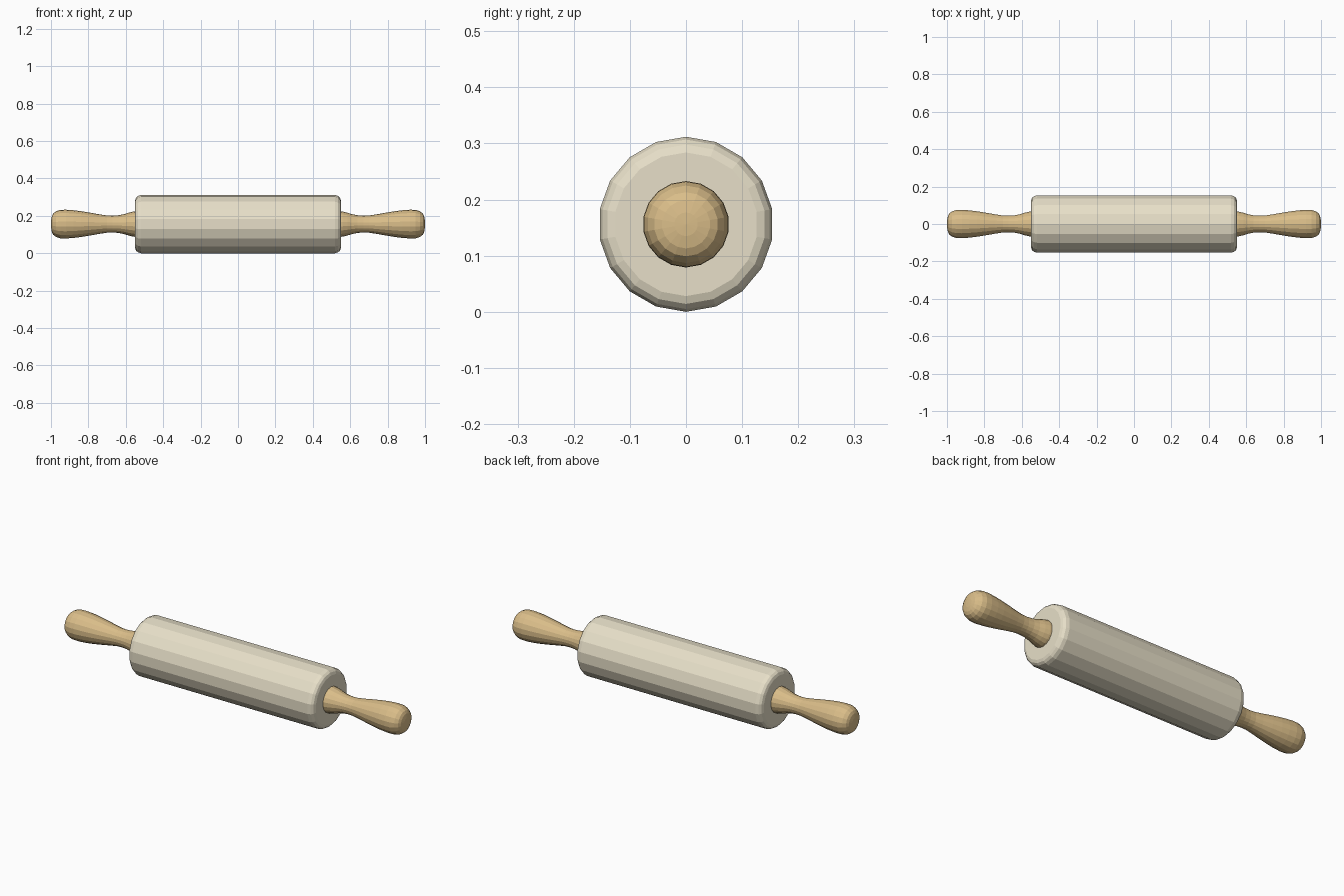
import bpy, bmesh, math

if "Cube" in bpy.data.objects:
    bpy.data.objects.remove(bpy.data.objects["Cube"])

SIDES = 18
CZ = 0.156


def material(name, rgb):
    m = bpy.data.materials.new(name)
    m.diffuse_color = (*rgb, 1)
    m.use_nodes = True
    m.node_tree.nodes["Principled BSDF"].inputs["Base Color"].default_value = m.diffuse_color
    return m


def lathe_x(name, profile, mat, side=1):
    """Revolve (x, radius) points around the rolling axis; zero radius makes a pole."""
    bm = bmesh.new()
    rings = []
    for x, r in profile:
        if r == 0:
            rings.append([bm.verts.new((x * side, 0, CZ))] * SIDES)
        else:
            rings.append([bm.verts.new((x * side,
                                        r * math.sin(2 * math.pi * i / SIDES),
                                        CZ + r * math.cos(2 * math.pi * i / SIDES)))
                          for i in range(SIDES)])
    for a, b in zip(rings, rings[1:]):
        for i in range(SIDES):
            j = (i + 1) % SIDES
            bm.faces.new(list(dict.fromkeys((a[i], a[j], b[j], b[i]))))
    bmesh.ops.recalc_face_normals(bm, faces=bm.faces)
    me = bpy.data.meshes.new(name)
    bm.to_mesh(me)
    bm.free()
    me.materials.append(mat)
    ob = bpy.data.objects.new(name, me)
    bpy.context.collection.objects.link(ob)
    return ob


pale_wood = material("pale_wood", (0.80, 0.74, 0.58))
warm_wood = material("warm_wood", (0.70, 0.51, 0.25))

# Roller with rounded rims
half = [(0.55, 0), (0.55, 0.128), (0.545, 0.142), (0.535, 0.151), (0.518, 0.156)]
lathe_x("roller", half + [(-x, r) for x, r in reversed(half)], pale_wood)

# Turned handles: flared collar, narrow neck, bulbous grip
handle = [(0.53, 0), (0.53, 0.070), (0.56, 0.067), (0.585, 0.061), (0.61, 0.053),
          (0.64, 0.047), (0.67, 0.045), (0.70, 0.046), (0.74, 0.052), (0.79, 0.061),
          (0.84, 0.069), (0.88, 0.074), (0.92, 0.077), (0.95, 0.076), (0.972, 0.069),
          (0.988, 0.057), (0.995, 0.043), (0.999, 0.021), (1.0, 0)]
for label, side in (("right_handle", 1), ("left_handle", -1)):
    lathe_x(label, handle, warm_wood, side)
